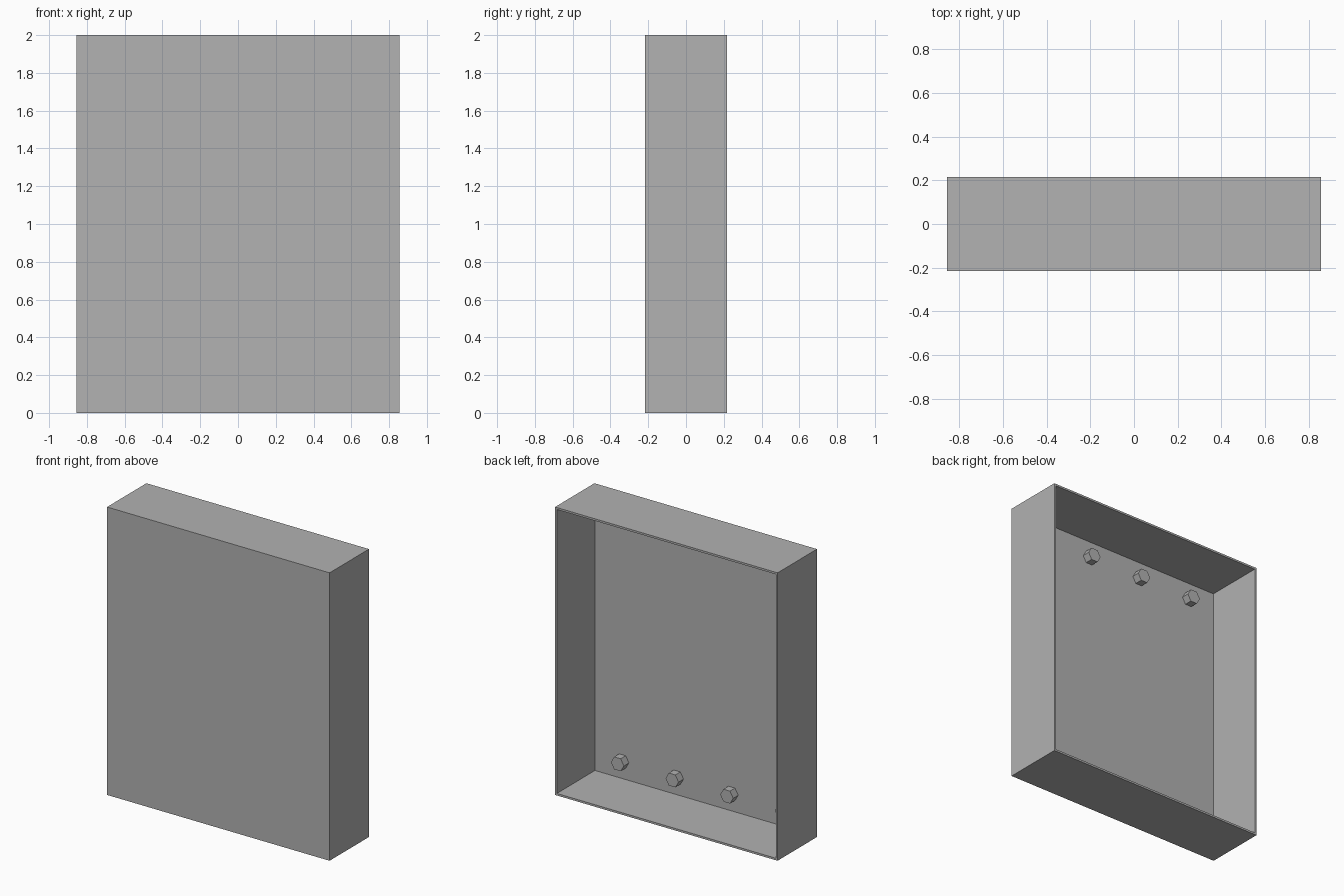
import bpy, bmesh, math
from mathutils import Matrix

if "Cube" in bpy.data.objects:
    bpy.data.objects.remove(bpy.data.objects["Cube"])

W, D, H = 0.855, 0.216, 2.0   # half width, half depth, height
T = 0.014                     # sheet thickness

grey = bpy.data.materials.new("plain_grey")
grey.diffuse_color = (0.445, 0.445, 0.445, 1)
grey.use_nodes = True
grey.node_tree.nodes["Principled BSDF"].inputs["Base Color"].default_value = grey.diffuse_color


def finish(name, bm):
    bmesh.ops.recalc_face_normals(bm, faces=bm.faces[:])
    mesh = bpy.data.meshes.new(name)
    bm.to_mesh(mesh)
    bm.free()
    mesh.materials.append(grey)
    obj = bpy.data.objects.new(name, mesh)
    bpy.context.collection.objects.link(obj)
    return obj


# Shallow tray, closed at the front and open at the back
bm = bmesh.new()
bmesh.ops.create_cube(bm, size=1, matrix=Matrix.Translation((0, 0, H / 2))
                      @ Matrix.Diagonal((2 * W, 2 * D, H, 1)))
bm.normal_update()
back = max(bm.faces, key=lambda f: f.normal.y)
bmesh.ops.inset_region(bm, faces=[back], thickness=T, use_even_offset=True)
# Push the inset panel in to form the cavity
floor = bmesh.ops.extrude_face_region(bm, geom=[back])
verts = [v for v in floor["geom"] if isinstance(v, bmesh.types.BMVert)]
bmesh.ops.translate(bm, verts=verts, vec=(0, -(2 * D - T), 0))
if back.is_valid:
    bmesh.ops.delete(bm, geom=[back], context='FACES_ONLY')
finish("open_tray", bm)

# Hexagonal pegs along the bottom and top of the inner panel
R, L = 0.05, 0.055
for row, z in (("bottom", 0.136), ("top", H - 0.136)):
    for i in range(4):
        x = -0.63 + 0.42 * i
        bm = bmesh.new()
        bmesh.ops.create_cone(
            bm, cap_ends=True, segments=6, radius1=R, radius2=R, depth=L,
            matrix=Matrix.Translation((x, -D + T + L / 2, z))
            @ Matrix.Rotation(math.radians(90), 4, 'X')
            @ Matrix.Rotation(math.radians(30), 4, 'Z'))
        # Turn the peg so flat sides face up and down
        top = max(v.co.z for v in bm.verts)
        if top - z > 0.95 * R:
            bmesh.ops.rotate(bm, verts=bm.verts[:], cent=(x, 0, z),
                             matrix=Matrix.Rotation(math.radians(30), 3, 'Y'))
        finish(f"{row}_peg_{i + 1}", bm)
